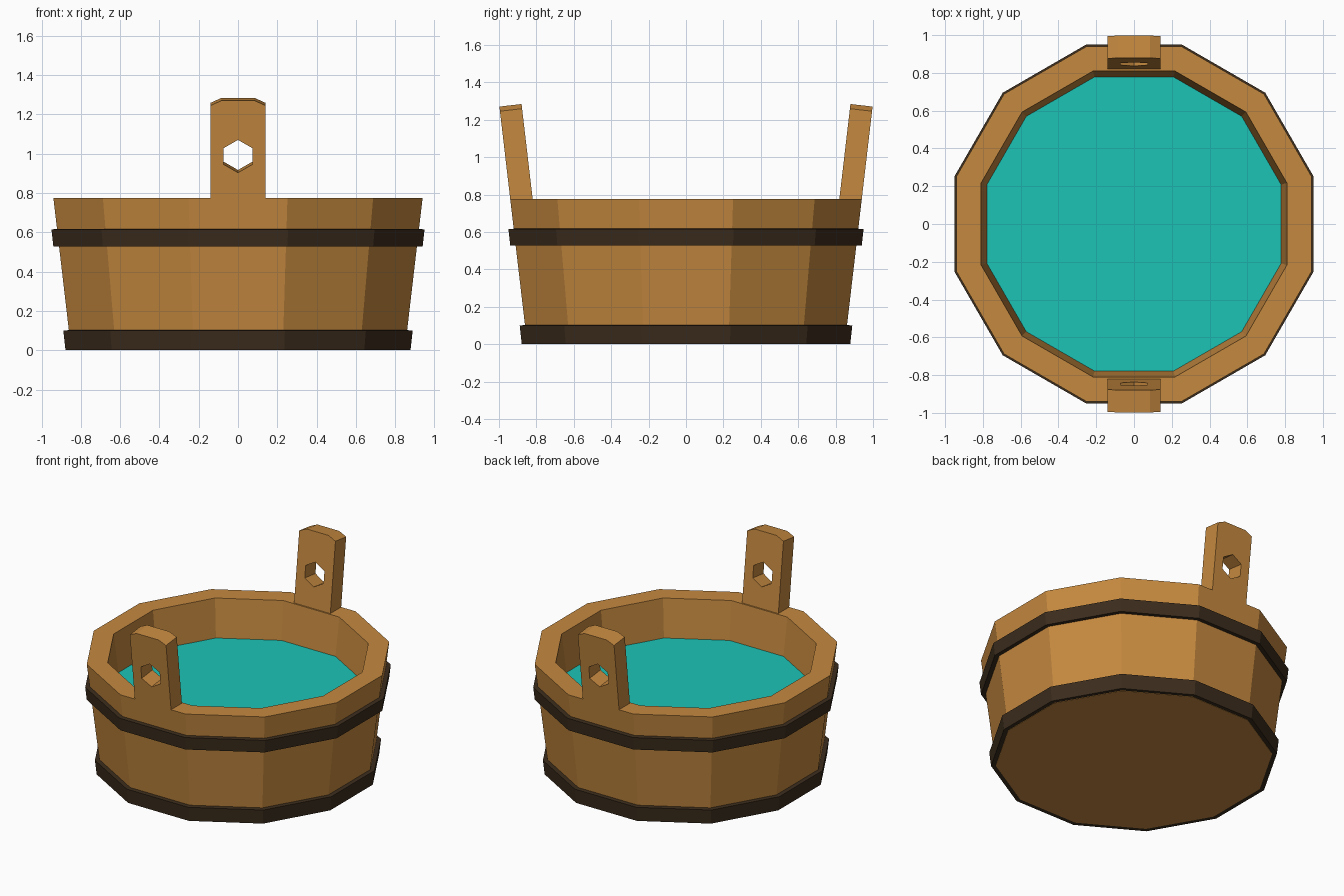
import bpy, bmesh, math

if "Cube" in bpy.data.objects:
    bpy.data.objects.remove(bpy.data.objects["Cube"])

SIDES = 12
SLOPE = 0.117          # outward lean of the staves
RIM = 0.775


def material(name, rgb):
    m = bpy.data.materials.new(name)
    m.diffuse_color = (*rgb, 1)
    m.use_nodes = True
    m.node_tree.nodes["Principled BSDF"].inputs["Base Color"].default_value = m.diffuse_color
    return m


WOOD = material("wood", (0.56, 0.25, 0.05))
IRON = material("dark_iron", (0.045, 0.026, 0.012))
WATER = material("water", (0.012, 0.55, 0.47))


def finish(bm, name, mat):
    bmesh.ops.recalc_face_normals(bm, faces=bm.faces)
    me = bpy.data.meshes.new(name)
    bm.to_mesh(me)
    bm.free()
    me.materials.append(mat)
    ob = bpy.data.objects.new(name, me)
    bpy.context.collection.objects.link(ob)
    return ob


def ring(bm, apothem, z):
    r = apothem / math.cos(math.pi / SIDES)
    return [bm.verts.new((r * math.cos((k + 0.5) * math.tau / SIDES),
                          r * math.sin((k + 0.5) * math.tau / SIDES), z))
            for k in range(SIDES)]


def bridge(bm, a, b):
    n = len(a)
    for i in range(n):
        j = (i + 1) % n
        bm.faces.new((a[i], a[j], b[j], b[i]))


def lathe(name, profile, mat, closed):
    """Twelve-sided sweep of (flat-side distance, height) points."""
    bm = bmesh.new()
    rings = [ring(bm, a, z) for a, z in profile]
    for a, b in zip(rings, rings[1:]):
        bridge(bm, a, b)
    if closed:
        bridge(bm, rings[-1], rings[0])
    else:
        bm.faces.new(rings[0])
        bm.faces.new(rings[-1])
    return finish(bm, name, mat)


def wall(z):
    return 0.849 + SLOPE * z


# Tub: outer wall, rim, inner wall and floor
lathe("tub", [(wall(0), 0), (wall(RIM), RIM),
              (wall(RIM) - 0.13, RIM), (wall(0.08) - 0.13, 0.08)], WOOD, False)

# Hoops follow the slanted wall
for name, z0, z1 in (("lower_hoop", 0.0, 0.103), ("upper_hoop", 0.527, 0.618)):
    lathe(name, [(wall(z0) - 0.01, z0 + 0.003), (wall(z0) + 0.029, z0),
                 (wall(z1) + 0.028, z1 - 0.003), (wall(z1) - 0.01, z1)], IRON, True)

# Water surface
bm = bmesh.new()
bm.faces.new(ring(bm, wall(0.51) - 0.13, 0.51))
finish(bm, "water", WATER)


# Handle lugs: chamfered boards with a hexagonal hole, leaning outward
def lug(name, side):
    lean = math.atan(SLOPE)
    s, c = math.sin(lean), math.cos(lean)
    zc = 0.994
    yc = wall(RIM) - 0.06 + SLOPE * (zc - RIM)
    half = 0.06 * c
    outline = [(0.14, None), (0.14, 0.26), (0.085, 0.285),
               (-0.085, 0.285), (-0.14, 0.26), (-0.14, None)]
    hexagon = [(0.084 * math.cos(math.radians(a)), 0.084 * math.sin(math.radians(a)))
               for a in range(-30, 330, 60)]
    bm = bmesh.new()

    def loop(points, w):
        out = []
        for x, v in points:
            if v is None:              # foot is cut level with the rim
                v = (RIM - zc + w * s) / c
            out.append(bm.verts.new((x, side * (yc + v * s + w * c), zc + v * c - w * s)))
        return out

    o1, o2 = loop(outline, half), loop(outline, -half)
    h1, h2 = loop(hexagon, half), loop(hexagon, -half)
    bridge(bm, o1, o2)
    bridge(bm, h1, h2)
    bridge(bm, o1, h1)
    bridge(bm, o2, h2)
    finish(bm, name, WOOD)


lug("front_lug", -1)
lug("back_lug", 1)
